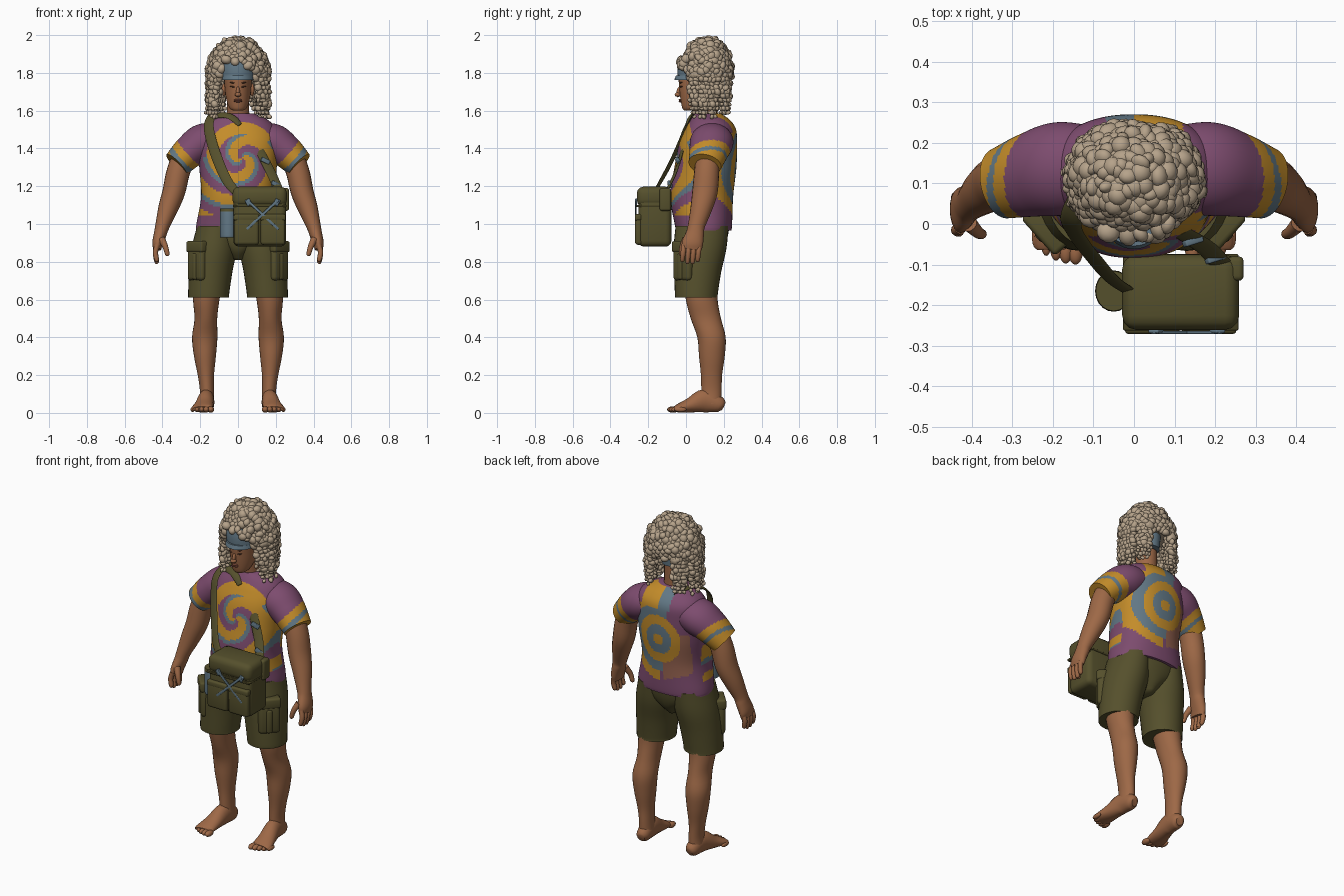
import bpy, bmesh, math, random
from mathutils import Vector, Matrix, Euler

random.seed(4)
if bpy.data.objects.get("Cube"):
    bpy.data.objects.remove(bpy.data.objects["Cube"])


def material(name, rgb):
    col = [(c / 255) ** 2.2 for c in rgb] + [1]
    m = bpy.data.materials.new(name)
    m.use_nodes = True
    m.diffuse_color = col
    bsdf = m.node_tree.nodes["Principled BSDF"]
    bsdf.inputs["Base Color"].default_value = col
    bsdf.inputs["Roughness"].default_value = 0.9
    return m


SKIN = material("skin", (156, 104, 72))
HAIR = material("sandy hair", (180, 161, 137))
MAUVE = material("mauve", (124, 77, 110))
AMBER = material("amber", (194, 139, 46))
SLATE = material("slate blue", (98, 119, 132))
DUSTY = material("dusty brown", (150, 100, 82))
OLIVE = material("olive", (86, 81, 48))
MOSS = material("dark olive", (72, 67, 39))
DARK = material("dark brown", (84, 57, 43))
LIP = material("lip", (132, 80, 64))


def make(name, verts, faces, mats, rule=None):
    me = bpy.data.meshes.new(name)
    me.from_pydata(verts, [], faces)
    for m in mats:
        me.materials.append(m)
    me.shade_smooth()
    me.set_sharp_from_angle(angle=math.radians(50))
    if rule:
        for p in me.polygons:
            p.material_index = rule(p.center)
    ob = bpy.data.objects.new(name, me)
    bpy.context.collection.objects.link(ob)


def spline(pts, sub):
    """Smooth interpolation through rings (x, y, z, radius a, radius b)."""
    p = [Vector(q) for q in pts]
    p = [2 * p[0] - p[1]] + p + [2 * p[-1] - p[-2]]
    out = []
    for i in range(1, len(p) - 2):
        a, b, c, d = p[i - 1:i + 3]
        for k in range(sub):
            t = k / sub
            out.append(0.5 * (2 * b + (c - a) * t + (2 * a - 5 * b + 4 * c - d) * t * t
                              + (3 * b - a - 3 * c + d) * t ** 3))
    return out + [p[-2]]


def loft(name, pts, mats, n=20, sub=4, ref=(0, 1, 0), level=False, power=2, rule=None):
    """Capped tube; level keeps every ring horizontal (rings listed upward)."""
    rings = spline(pts, sub)
    verts, faces = [], []
    for i, q in enumerate(rings):
        c = Vector(q[:3])
        t = Vector(rings[min(i + 1, len(rings) - 1)][:3]) - Vector(rings[max(i - 1, 0)][:3])
        t = Vector((0, 0, 1)) if level else t.normalized()
        b = Vector(ref)
        b = (b - t * b.dot(t)).normalized()
        a = b.cross(t)
        for j in range(n):
            u = math.tau * j / n
            cu, su = math.cos(u), math.sin(u)
            cu = math.copysign(abs(cu) ** (2 / power), cu)
            su = math.copysign(abs(su) ** (2 / power), su)
            verts.append(c + a * q[3] * cu + b * q[4] * su)
    for i in range(len(rings) - 1):
        for j in range(n):
            k = (j + 1) % n
            faces.append((i * n + j, i * n + k, i * n + n + k, i * n + n + j))
    faces.append(tuple(reversed(range(n))))
    faces.append(tuple(range(len(verts) - n, len(verts))))
    make(name, verts, faces, mats if isinstance(mats, list) else [mats], rule)


def template(level):
    bm = bmesh.new()
    bmesh.ops.create_icosphere(bm, subdivisions=level, radius=1)
    data = [v.co.copy() for v in bm.verts], [[v.index for v in f.verts] for f in bm.faces]
    bm.free()
    return data


ICO = {1: template(2), 2: template(3)}


def blobs(name, items, mat, level=2):
    """Many ellipsoids in one mesh: (location, scale, rotation)."""
    tv, tf = ICO[level]
    verts, faces = [], []
    for loc, scale, rot in items:
        m = Matrix.LocRotScale(Vector(loc), Euler(rot), Vector(scale))
        o = len(verts)
        verts += [m @ v for v in tv]
        faces += [[o + i for i in f] for f in tf]
    make(name, verts, faces, [mat])


def box(name, loc, size, mat, rot=(0, 0, 0), bevel=0.012):
    bm = bmesh.new()
    bmesh.ops.create_cube(bm, size=1, matrix=Matrix.Diagonal((*size, 1)))
    bmesh.ops.bevel(bm, geom=bm.edges[:], offset=min(bevel, min(size) * .45), segments=3,
                    affect='EDGES', profile=0.5)
    me = bpy.data.meshes.new(name)
    bm.to_mesh(me)
    bm.free()
    me.materials.append(mat)
    me.shade_smooth()
    me.set_sharp_from_angle(angle=math.radians(40))
    ob = bpy.data.objects.new(name, me)
    ob.location, ob.rotation_euler = loc, rot
    bpy.context.collection.objects.link(ob)


# Tie-dye shirt: spiral on the chest, rings on the back
DYE = [MAUVE, AMBER, SLATE, DUSTY]


def dye(c):
    if c.y < 0.13:
        dx, dz = c.x - 0.02, c.z - 1.345
        r, th = math.hypot(dx, dz), math.atan2(dz, dx)
        if 0.13 < r < 0.195 and 0.6 < th < 2.8:
            return 1
        if c.z > 1.51 or c.z < 1.05 or (r > 0.19 and c.z > 1.36):
            return 0
        v = (th / math.pi + r * 8) % 1
        return 1 if v < 0.45 else 2 if v < 0.64 else 0
    dz = c.z - 1.3
    r = math.hypot(c.x, dz * .9)
    if r < 0.13:
        return 1 if r < 0.03 else 2 if r < 0.08 else 1
    if c.z > 1.48:
        return 1 if 0 < c.x < 0.12 else 2 if -.07 < c.x <= 0 else 0
    if c.x < -0.02 and dz < 0.05:
        return 3 if c.z > 1.08 + .3 * (abs(c.x) - .1) and c.x > -.17 else 0
    if r < 0.18 and c.x > -.06:
        return 2
    return 1 if r < 0.23 and c.x > 0 else 0


loft("shirt_body", [(0, .095, .965, .222, .145), (0, .092, 1.0, .22, .152),
                    (0, .083, 1.15, .195, .167), (0, .103, 1.3, .205, .164),
                    (0, .116, 1.42, .213, .154), (0, .13, 1.5, .2, .135),
                    (0, .128, 1.55, .16, .105), (0, .115, 1.585, .085, .07)],
     DYE, n=160, sub=14, level=True, power=2.25, rule=dye)


def sleeve_dye(c):
    s = abs(c.x) + (1.47 - c.z) * 0.9 + 0.15 * (c.y - 0.1)
    return 0 if s < 0.345 else 1 if s < 0.4 else 2 if s < 0.435 + .1 * (0.1 - c.y) else 1


# Limbs and shorts, both sides
for s, side in ((1, "left"), (-1, "right")):
    def flip(pts):
        return [(p[0] * s, *p[1:]) for p in pts]

    loft(side + "_sleeve", flip([(.09, .14, 1.45, .08, .1), (.18, .136, 1.432, .1, .115),
                                 (.25, .122, 1.388, .09, .105), (.326, .1, 1.315, .075, .088)]),
         DYE, n=64, sub=16, rule=sleeve_dye)
    loft(side + "_arm", flip([(.27, .12, 1.4, .06, .06), (.315, .11, 1.28, .062, .066),
                              (.34, .1, 1.17, .06, .067), (.371, .08, 1.08, .052, .057),
                              (.4, .055, .99, .038, .045), (.411, .048, .95, .034, .048),
                              (.425, .035, .9, .029, .056), (.428, .03, .865, .021, .052)]), SKIN)
    for k in range(4):
        y = 0.07 - k * 0.027
        tip = 0.8 - 0.012 * math.sin(k * 1.05)
        loft(f"{side}_finger_{k}", flip([(.427, y, .89, .014, .014), (.437, y - .004, .85, .014, .014),
                                         (.43, y - .008, tip + .01, .012, .012),
                                         (.426, y - .008, tip, .004, .004)]), SKIN, n=10)
    loft(side + "_thumb", flip([(.405, .0, .92, .02, .02), (.385, -.02, .88, .015, .015),
                                (.374, -.025, .84, .012, .012), (.372, -.025, .83, .004, .004)]), SKIN, n=10)
    loft(side + "_leg", flip([(.165, .135, .05, .04, .053), (.165, .135, .12, .037, .054),
                              (.17, .135, .2, .043, .056), (.175, .137, .3, .058, .068),
                              (.176, .135, .4, .067, .075), (.17, .105, .5, .06, .08),
                              (.168, .083, .6, .07, .084), (.155, .075, .72, .08, .09)]),
         SKIN, n=28, level=True)
    loft(side + "_foot", flip([(.16, .198, .035, .022, .024), (.163, .175, .045, .037, .043),
                               (.168, .1, .064, .042, .062), (.18, .02, .04, .05, .039),
                               (.19, -.04, .025, .057, .023), (.19, -.06, .02, .05, .015)]),
         SKIN, ref=(0, 0, 1))
    blobs(side + "_toes", [((s * (.144 + .024 * k), -.068 + .004 * k * k * .6, .018),
                            (.018 - .0016 * k, .032, .017 - .001 * k), (0, 0, 0)) for k in range(5)], SKIN)
    loft(side + "_shorts_leg", flip([(.156, .055, .61, .108, .112), (.155, .055, .635, .109, .114),
                                     (.144, .062, .75, .115, .125), (.126, .074, .87, .12, .14),
                                     (.112, .085, .99, .105, .14)]), OLIVE, n=32, level=True)
    turn = (0, 0, s * math.radians(48))
    box(side + "_cargo_pocket", (s * .214, -.012, .795), (.12, .055, .19), OLIVE, turn, .02)
    box(side + "_pocket_flap", (s * .215, -.013, .88), (.125, .06, .06), OLIVE, turn)
    box(side + "_pocket_pleat", (s * .226, -.027, .775), (.035, .03, .14), OLIVE, turn)
loft("shorts_hips", [(0, .08, .81, .03, .07), (0, .082, .86, .09, .112),
                     (0, .086, .92, .19, .132), (0, .09, 1.0, .208, .142)],
     OLIVE, n=32, level=True)

# Head, neck and face
loft("neck", [(0, .11, 1.5, .07, .06), (0, .105, 1.58, .06, .06), (0, .1, 1.7, .058, .068)],
     SKIN, level=True)
loft("head", [(0, .015, 1.6, .026, .025), (0, .03, 1.615, .046, .05), (0, .05, 1.66, .062, .079),
              (0, .063, 1.72, .07, .099), (0, .07, 1.79, .073, .107), (0, .08, 1.87, .06, .09)],
     SKIN, n=32, level=True)
blobs("nose", [((0, -.038, 1.7), (.01, .013, .03), (-.25, 0, 0)),
               ((0, -.043, 1.685), (.017, .017, .012), (0, 0, 0))], SKIN)
blobs("eyes_and_brows", [((s * .029, -.026, z), (.015, .007, .0035), (0, s * -.1, s * .35))
                         for s in (1, -1) for z in (1.727, 1.748)], DARK)
blobs("lips", [((0, -.031, z), (.022, .008, .005), (0, 0, 0)) for z in (1.649, 1.657)], LIP)
blobs("ears", [((s * .075, .075, 1.71), (.012, .02, .034), (0, 0, 0)) for s in (1, -1)], SKIN)

# Headband with a short brim, its lower tie showing behind
loft("headband", [(0, .064, 1.765, .095, .107), (0, .066, 1.82, .098, .11), (0, .07, 1.872, .09, .106)],
     SLATE, n=40, level=True)
loft("headband_brim", [(0, .05, 1.762, .09, .112), (0, .054, 1.785, .088, .108)], SLATE, n=40, level=True)
loft("headband_tie", [(0, .12, 1.71, .058, .068), (0, .12, 1.79, .064, .075)], SLATE, level=True)

# Curly hair: a lumpy crown over a solid core, then hanging locks
loft("hair_core", [(0, .118, 1.79, .142, .108), (0, .115, 1.85, .135, .108),
                   (0, .112, 1.92, .105, .09), (0, .11, 1.975, .04, .035)], HAIR, n=32, level=True)
curls = []


def curl(p, r):
    curls.append((p, [r * random.uniform(.7, 1.35) for _ in range(3)],
                  [random.uniform(0, 3) for _ in range(3)]))


COUNT = 500
for i in range(COUNT):
    h = 1 - 2 * (i + .5) / COUNT
    a = i * 2.39996
    q = math.sqrt(1 - h * h)
    f = random.uniform(.91, 1.02)
    p = Vector((.154 * f * q * math.cos(a), .11 + .13 * f * q * math.sin(a), 1.8 + .177 * f * h))
    on_band = p.y < .06 and abs(p.x) < .085 and p.z < 1.875
    fringe = p.z > 1.855 - .6 * max(p.x, 0)
    if on_band and fringe:
        p.y -= .022
    if p.z > 1.775 and (fringe or not on_band):
        curl(p, .023)
for i in range(80):
    a = math.radians(random.uniform(46, 152)) * random.choice((1, -1))
    f = random.choice((.8, .95, 1.0))
    end = random.uniform(1.55, 1.63) + (.02 if abs(a) > 2.2 else 0)
    z, flare, phase = 1.81, random.uniform(0.96, 1.08), random.uniform(0, 6)
    while z > end:
        g = f * (1 + (flare - 1) * (1.81 - z) / .2)
        curl(Vector((.153 * g * math.sin(a) + .006 * math.sin(z * 90 + phase),
                     .113 - .128 * g * math.cos(a) + .006 * math.cos(z * 90 + phase), z)),
             .0175 if z > end + .06 else .0115)
        z -= .022
blobs("curly_hair", curls, HAIR, 1)

# Shoulder bag
box("bag_body", (.115, -.165, 1.03), (.28, .175, .3), OLIVE, bevel=.03)
box("bag_flap", (.115, -.168, 1.145), (.288, .185, .105), OLIVE, bevel=.035)
box("bag_flap_trim", (.115, -.168, 1.095), (.284, .188, .012), MOSS, bevel=.004)
for x in (.045, .185):
    box("bag_front_pocket", (x, -.25, .965), (.13, .04, .15), OLIVE, bevel=.015)
    box("bag_pocket_flap", (x, -.253, 1.035), (.135, .036, .035), OLIVE, bevel=.01)
for s in (1, -1):
    box("bag_cross_strap", (.13, -.267, 1.05), (.23, .008, .015), SLATE, (0, s * .75, 0), .003)
    box("bag_buckle", (.13 + s * .075, -.264, 1.115), (.028, .01, .035), SLATE, (0, s * .5, 0), .004)
box("bag_side_pouch", (.25, -.11, 1.13), (.04, .06, .12), OLIVE)
loft("canteen", [(-.05, -.165, .93, .042, .045), (-.05, -.165, .94, .045, .05),
                 (-.05, -.165, 1.06, .045, .05), (-.05, -.165, 1.075, .04, .044)], SLATE, level=True)
loft("canteen_lid", [(-.05, -.165, 1.065, .046, .051), (-.05, -.165, 1.083, .044, .049)],
     OLIVE, sub=1, level=True)

# Bag straps and buckles
loft("shoulder_strap", [(-.005, -.17, 1.165, .022, .006), (-.055, -.135, 1.225, .026, .006),
                        (-.1, -.083, 1.32, .028, .006), (-.138, -.033, 1.43, .028, .006),
                        (-.155, .01, 1.525, .028, .006), (-.13, .075, 1.58, .026, .006),
                        (-.09, .15, 1.578, .025, .006), (-.06, .2, 1.55, .02, .004)],
     OLIVE, n=12, ref=(-.5, -1, .7), sub=6)
loft("collar_strap", [(-.13, .06, 1.575, .02, .006), (-.06, .03, 1.575, .02, .006),
                      (-.02, .015, 1.555, .02, .006), (.01, .002, 1.525, .014, .005)], OLIVE, n=12, ref=(0, -1, 1))
loft("rear_strap", [(.115, -.02, 1.39, .024, .006), (.15, -.04, 1.32, .026, .006),
                    (.185, -.065, 1.25, .026, .006), (.215, -.1, 1.18, .026, .006)], OLIVE, n=12, ref=(.3, -1, .3))
for x, y, z in ((.145, -.043, 1.335), (.2, -.085, 1.21)):
    box("strap_buckle", (x, y, z), (.05, .016, .024), SLATE, (0, .45, .3), .004)
